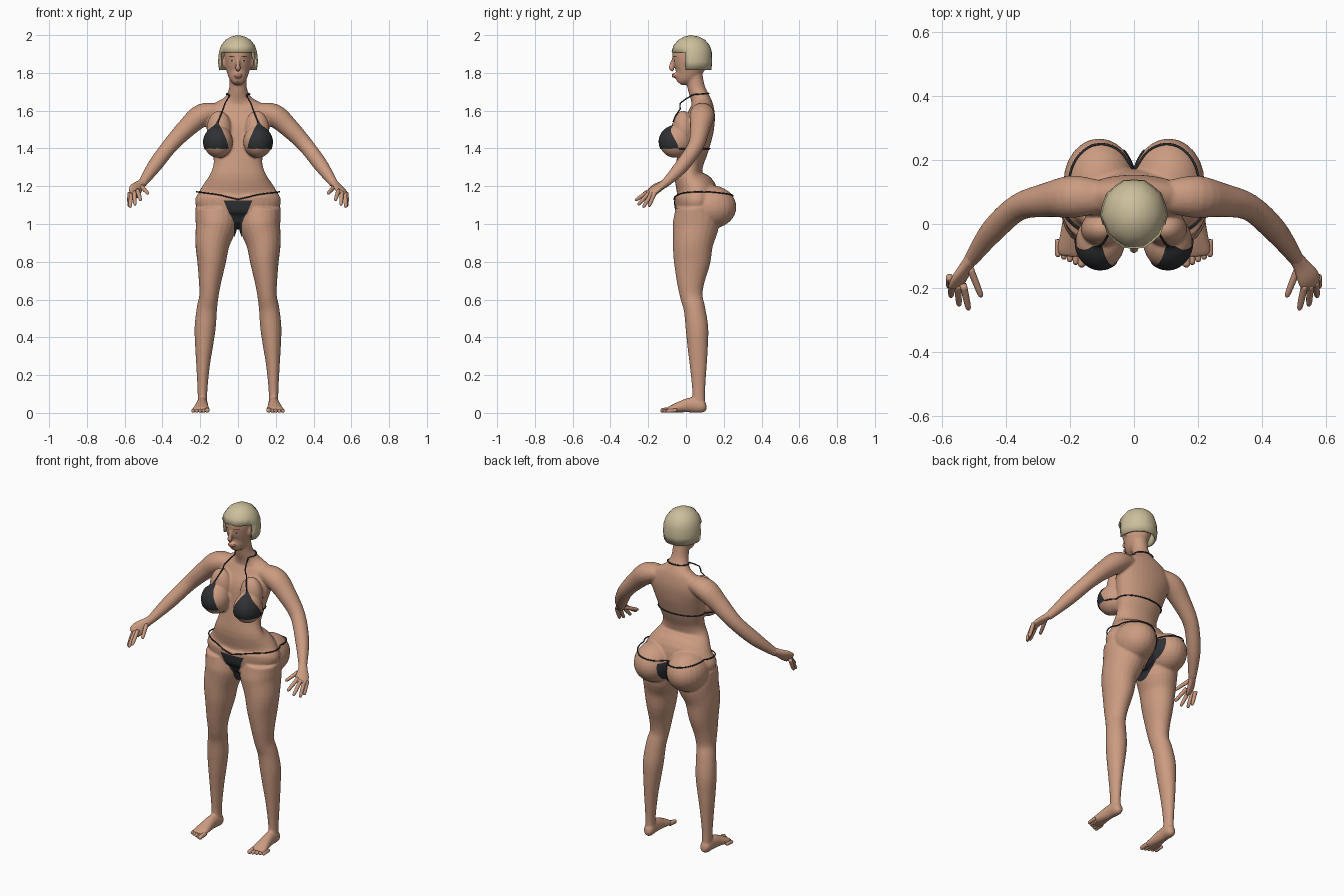
import bpy, bmesh, math
from mathutils import Vector, Matrix
from mathutils.bvhtree import BVHTree

cube = bpy.data.objects.get("Cube")
if cube:
    bpy.data.objects.remove(cube)


def material(name, rgb, rough=0.6):
    m = bpy.data.materials.new(name)
    m.use_nodes = True
    m.diffuse_color = (*rgb, 1)
    node = m.node_tree.nodes["Principled BSDF"]
    node.inputs["Base Color"].default_value = (*rgb, 1)
    node.inputs["Roughness"].default_value = rough
    return m


SKIN = material("skin", (0.60, 0.33, 0.22))
LIP = material("lip", (0.42, 0.18, 0.13))
HAIR = material("blond_hair", (0.60, 0.52, 0.33))
CLOTH = material("black_cloth", (0.028, 0.03, 0.034))
WHITE = material("eye_white", (0.6, 0.55, 0.5))
DARK = material("dark_brown", (0.06, 0.035, 0.025))


def finish(name, bm, mat, normals=True):
    if normals:
        bmesh.ops.recalc_face_normals(bm, faces=bm.faces)
    for f in bm.faces:
        f.smooth = True
    me = bpy.data.meshes.new(name)
    bm.to_mesh(me)
    bm.free()
    me.materials.append(mat)
    ob = bpy.data.objects.new(name, me)
    bpy.context.collection.objects.link(ob)
    return ob


def spline(pts, sub):
    """Catmull-Rom through tuples of any length."""
    out = []
    for i in range(len(pts) - 1):
        p0, p1, p2 = pts[max(i - 1, 0)], pts[i], pts[i + 1]
        p3 = pts[min(i + 2, len(pts) - 1)]
        for k in range(sub):
            t = k / sub
            out.append([b + 0.5 * t * (c - a + t * (2 * a - 5 * b + 4 * c - d
                        + t * (3 * (b - c) + d - a)))
                        for a, b, c, d in zip(p0, p1, p2, p3)])
    return out + [list(pts[-1])]


def loft(bm, rings, ref=(1, 0, 0), seg=20, sub=4, side=1):
    """Tube through rings of (x, y, z, radius along ref, other radius)."""
    rings = spline(rings, sub)
    pos = [Vector((side * r[0], r[1], r[2])) for r in rings]
    a, loops = Vector(ref), []
    for i, r in enumerate(rings):
        t = (pos[min(i + 1, len(pos) - 1)] - pos[max(i - 1, 0)]).normalized()
        a = (a - t * a.dot(t)).normalized()
        b = t.cross(a)
        loops.append([bm.verts.new(pos[i] + a * r[3] * math.cos(w) + b * r[4] * math.sin(w))
                      for w in (math.tau * k / seg for k in range(seg))])
    for lo, hi in zip(loops, loops[1:]):
        for k in range(seg):
            n = (k + 1) % seg
            bm.faces.new((lo[k], lo[n], hi[n], hi[k]))
    bm.faces.new(loops[0])
    bm.faces.new(loops[-1])


def ball(bm, center, radii):
    bmesh.ops.create_uvsphere(bm, u_segments=24, v_segments=16, radius=1,
                              matrix=Matrix.Translation(center) @ Matrix.Diagonal((*radii, 1)))


# Body: overlapping volumes fused into one smooth skin
bm = bmesh.new()
loft(bm, [(0, .045, .99, .09, .06), (0, .06, 1.05, .19, .105), (0, .055, 1.12, .228, .115),
          (0, .05, 1.18, .2, .11), (0, .015, 1.25, .155, .076), (0, .02, 1.32, .129, .072),
          (0, .04, 1.4, .14, .08), (0, .06, 1.5, .165, .087), (0, .08, 1.57, .18, .075),
          (0, .085, 1.625, .15, .06), (0, .075, 1.665, .075, .05), (0, .055, 1.72, .047, .046),
          (0, .04, 1.8, .046, .045)], seg=32)
# Head
loft(bm, [(0, -.035, 1.745, .02, .018), (0, -.02, 1.765, .04, .043), (0, .005, 1.8, .057, .07),
          (0, .02, 1.85, .07, .09), (0, .025, 1.9, .074, .098), (0, .025, 1.95, .068, .085),
          (0, .025, 1.985, .035, .05)], seg=32)
loft(bm, [(0, -.06, 1.885, .008, .01), (0, -.074, 1.85, .009, .011), (0, -.079, 1.825, .014, .012),
          (0, -.066, 1.812, .01, .008)])
ball(bm, (0, -.062, 1.786), (.024, .013, .013))
for s in (1, -1):
    ball(bm, (s * .073, .015, 1.855), (.012, .018, .03))
    ball(bm, (s * .105, -.055, 1.435), (.077, .087, .085))
    ball(bm, (s * .1, -.015, 1.5), (.066, .055, .1))
    ball(bm, (s * .108, .13, 1.09), (.112, .137, .115))
    # Arm
    loft(bm, [(.1, .085, 1.6, .05, .04), (.19, .085, 1.577, .066, .06), (.27, .075, 1.51, .054, .052),
              (.36, .052, 1.415, .042, .042), (.44, -.02, 1.31, .038, .038),
              (.5, -.1, 1.225, .025, .025), (.512, -.118, 1.21, .022, .022)],
         ref=(0, 1, 0), side=s)
    # Leg
    loft(bm, [(.115, .05, 1.09, .112, .105), (.115, .052, 1.0, .11, .122), (.135, .037, .9, .092, .107),
              (.14, .032, .8, .076, .097), (.148, .025, .7, .06, .075), (.154, .028, .62, .051, .06),
              (.165, .045, .55, .054, .057), (.174, .058, .45, .056, .06), (.18, .062, .35, .047, .054),
              (.185, .065, .25, .036, .045), (.188, .067, .12, .026, .034),
              (.188, .067, .04, .026, .034)], seg=24, side=s)
    # Foot
    loft(bm, [(.187, .108, .035, .012, .018), (.187, .088, .035, .029, .034), (.19, .03, .042, .03, .04),
              (.193, -.03, .032, .037, .03), (.196, -.08, .02, .044, .018),
              (.197, -.1, .015, .036, .011)], side=s)
body = finish("body", bm, SKIN)
fuse = body.modifiers.new("fuse", "REMESH")
fuse.mode = "VOXEL"
fuse.voxel_size = 0.006
fuse.use_smooth_shade = True
soft = body.modifiers.new("soften", "SMOOTH")
soft.iterations = 5

# Hands and toes
for s, label in ((1, "left"), (-1, "right")):
    bm = bmesh.new()
    loft(bm, [(.5, -.1, 1.225, .022, .022), (.52, -.128, 1.205, .026, .018),
              (.542, -.165, 1.182, .036, .016), (.553, -.19, 1.162, .034, .012),
              (.556, -.197, 1.157, .024, .008)], ref=(.8, .55, -.2), side=s)
    for base, tip in (((.575, -.165, 1.165), (.577, -.197, 1.092)),
                      ((.566, -.18, 1.165), (.571, -.227, 1.087)),
                      ((.55, -.19, 1.17), (.545, -.255, 1.1)),
                      ((.532, -.19, 1.178), (.515, -.268, 1.125)),
                      ((.512, -.135, 1.2), (.475, -.228, 1.16))):
        a, b = Vector(base), Vector(tip)
        loft(bm, [(*a.lerp(b, t), r, r) for t, r in
                  ((0, .011), (.5, .0105), (.85, .009), (.97, .006), (1, .002))],
             ref=(1, 0, .3), seg=12, sub=3, side=s)
    finish(label + "_hand", bm, SKIN)
    bm = bmesh.new()
    for i in range(5):
        r = .0125 if i == 0 else .0095
        x, tip = .163 + .0185 * i, -.135 + .008 * i
        loft(bm, [(x, tip + .055, r + .004, r, r), (x, tip + .02, r + .002, r, r),
                  (x, tip + .006, r, r * .9, r * .9), (x, tip, r, r * .35, r * .35)],
             seg=12, side=s)
    finish(label + "_toes", bm, SKIN)

# Surface helpers: points found on the finished skin
skin = BVHTree.FromObject(body, bpy.context.evaluated_depsgraph_get())
REACH = 0.25


def touch(center, direction, lift):
    c, d = Vector(center), Vector(direction).normalized()
    hit, normal, _, _ = skin.ray_cast(c + d * REACH, -d, REACH)
    return (hit + normal * lift, normal) if hit else (c + d * .05, d)


def patch(name, mat, rule, nu=16, nv=16, lift=.004):
    """Thin sheet on the skin; rule(u, v) gives a centre and a direction."""
    bm = bmesh.new()
    grid = []
    for j in range(nv + 1):
        row = [touch(*rule(i / nu, j / nv), lift) for i in range(nu + 1)]
        grid.append([(bm.verts.new(p), n) for p, n in row])
    for lo, hi in zip(grid, grid[1:]):
        for i in range(nu):
            f = bm.faces.new((lo[i][0], lo[i + 1][0], hi[i + 1][0], hi[i][0]))
            f.normal_update()
            if f.normal.dot(lo[i][1]) < 0:
                f.normal_flip()
    return finish(name, bm, mat, normals=False)


def string(name, points, r=.0035, ref=(0, 0, 1)):
    bm = bmesh.new()
    loft(bm, [(*p, r, r) for p in points], ref=ref, seg=8, sub=2)
    return finish(name, bm, CLOTH)


def ring(z_rule, y, start, end, lift_rule, n=48):
    out = []
    for k in range(n + 1):
        w = start + (end - start) * k / n
        out.append(touch((0, y, z_rule(w)), (math.sin(w), -math.cos(w), 0), lift_rule(w))[0])
    return out


# Swimsuit top
for s, label in ((1, "left"), (-1, "right")):
    def cup(u, v, s=s):
        w = math.radians(-28 * (1 - v) - 2 + u * (28 * (1 - v) + 4 + 72 * (1 - v ** 1.6)))
        return (s * .105, -.02, 1.40 + .15 * v), (s * math.sin(w), -math.cos(w), 0)
    patch(label + "_cup", CLOTH, cup, 20, 20)
    neck = [touch((s * x, .02, z), (0, -1, 0), .004)[0]
            for x, z in ((.105, 1.54), (.092, 1.575), (.078, 1.61), (.068, 1.64))]
    for w in (55, 85, 115, 145, 180):
        w = math.radians(w)
        neck.append(touch((0, .065, 1.675 + .015 * math.sin(w / 2)),
                          (s * math.sin(w), -math.cos(w), 0), .004)[0])
    string(label + "_neck_strap", neck, ref=(1, 0, 0))
string("back_strap", ring(lambda w: 1.40, .02, 1.25, math.tau - 1.25, lambda w: .003))

# Swimsuit bottom
def brief(u, v):
    w = math.pi * v
    half = .024 + .052 * max(0, 1 - v / .32) + .012 * max(0, (v - .7) / .3)
    return ((u * 2 - 1) * half, .06, 1.125), (0, -math.cos(w), -math.sin(w))


patch("brief", CLOTH, brief, 14, 48)
string("hip_string", ring(lambda w: 1.13 + .034 * abs(math.sin(w)), .08, 0, math.tau,
                          lambda w: .003 + .01 * abs(math.sin(w)) ** 6, 72))

# Face details
def oval(x, z, rx, rz):
    return lambda u, v: ((x + rx * v * math.cos(u * math.tau), -.02,
                          z + rz * v * math.sin(u * math.tau)), (0, -1, 0))


for s, label in ((1, "left"), (-1, "right")):
    patch(label + "_eye", WHITE, oval(s * .031, 1.865, .012, .005), 16, 3, .0015)
    patch(label + "_iris", DARK, oval(s * .031, 1.865, .005, .005), 12, 2, .0025)
    patch(label + "_brow", DARK, oval(s * .033, 1.886, .017, .0025), 16, 3, .0015)
patch("lips", LIP, oval(0, 1.786, .022, .009), 20, 3, .0015)

# Bobbed hair: cap with a fringe, open in front of the ears
SEG = 20
levels = [(1.815, .1, .108), (1.86, .106, .112), (1.91, .101, .11), (1.945, .09, .099),
          (1.975, .066, .073), (1.992, .036, .04)]
bm = bmesh.new()
rows = []
for z, rx, ry in levels:
    row = []
    for k in range(SEG):
        w = math.tau * k / SEG
        m = 1 if k % 2 else .97
        row.append(bm.verts.new((rx * m * math.sin(w), .03 - ry * m * math.cos(w), z)))
    rows.append(row)
top = bm.verts.new((0, .025, 2.0))
for j, (lo, hi) in enumerate(zip(rows, rows[1:])):
    for k in range(SEG):
        n = (k + 1) % SEG
        if j < 2 and (lo[k].co.y + lo[n].co.y) / 2 < .01:
            continue
        bm.faces.new((lo[k], lo[n], hi[n], hi[k]))
for k in range(SEG):
    bm.faces.new((rows[-1][k], rows[-1][(k + 1) % SEG], top))
bmesh.ops.delete(bm, geom=[v for v in bm.verts if not v.link_faces], context="VERTS")
hair = finish("hair", bm, HAIR)
shell = hair.modifiers.new("thickness", "SOLIDIFY")
shell.thickness = .01
shell.offset = -1
